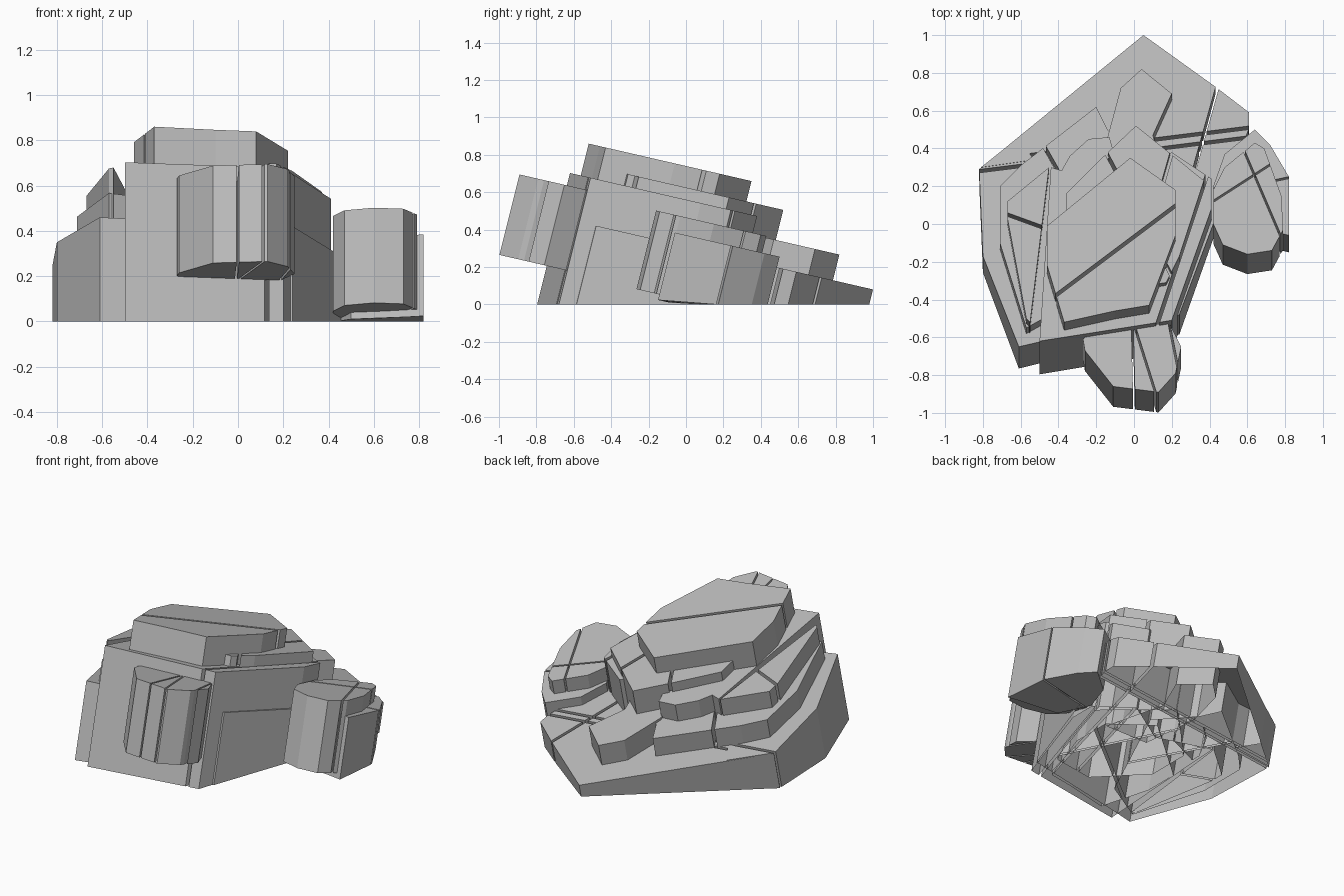
import bpy, bmesh
from mathutils import Vector

if "Cube" in bpy.data.objects:
    bpy.data.objects.remove(bpy.data.objects["Cube"])

SLOPE, LEAN = 0.23, 0.25   # bedding slope of tops, lean of the walls

stone = bpy.data.materials.new("stone_grey")
stone.use_nodes = True
grey = (0.5, 0.5, 0.5, 1)
stone.diffuse_color = grey
stone.node_tree.nodes["Principled BSDF"].inputs["Base Color"].default_value = grey


def clip(poly, start, normal):
    """Keep the part of a 2D outline on the side the normal points to."""
    out = []
    for p, q in zip(poly, poly[1:] + poly[:1]):
        dp, dq = (p - start).dot(normal), (q - start).dot(normal)
        if dp >= 0:
            out.append(p)
        if dp * dq < 0:
            out.append(p.lerp(q, dp / (dp - dq)))
    return out


def crack(polys, a, b, gap):
    """Split outlines along a line, leaving a narrow gap."""
    a, b = Vector(a), Vector(b)
    n = (b - a).orthogonal().normalized()
    sides = [clip(p, a + n * s * gap / 2, n * s) for p in polys for s in (1, -1)]
    return [p for p in sides if len(p) > 2]


def slab(name, level, outline, cracks=(), depth=None, gap=0.018):
    """Leaning prism with a sloping top; without a depth it runs to the ground."""
    polys = [[Vector(p) for p in outline]]
    for a, b in cracks:
        polys = crack(polys, a, b, gap)
    bm = bmesh.new()
    for poly in polys:
        top, low = [], []
        for p in poly:
            z = level - SLOPE * p.y
            d = min(z, depth) if depth else z
            top.append(bm.verts.new((p.x, p.y, z)))
            low.append(bm.verts.new((p.x, p.y - LEAN * d, z - d)))
        bm.faces.new(top)
        if depth:
            bm.faces.new(low[::-1])
        for i in range(len(top)):
            j = (i + 1) % len(top)
            bm.faces.new((top[i], low[i], low[j], top[j]))
    bmesh.ops.recalc_face_normals(bm, faces=bm.faces)
    mesh = bpy.data.meshes.new(name)
    bm.to_mesh(mesh)
    bm.free()
    mesh.materials.append(stone)
    obj = bpy.data.objects.new(name, mesh)
    bpy.context.collection.objects.link(obj)
    return obj


# Ground ledge
slab("base_ledge", 0.31,
     [(0.05, 1), (-0.6, 0.47), (-0.82, 0.29), (-0.8, -0.17), (-0.61, -0.65),
      (-0.48, -0.62), (0.24, -0.48), (0.42, 0), (0.61, 0.51), (0.61, 0.59), (0.44, 0.72)],
     [((-0.82, 0.28), (-0.5, 0.32)), ((0.44, 0.72), (0.35, 0.4)), ((0.13, 0.45), (0.61, 0.51))])
slab("base_left_wedge", 0.315, [(-0.61, 0.46), (-0.81, 0.3), (-0.53, 0.34)])

# Second ledge, split into a left and a back part
slab("lower_ledge_left", 0.44,
     [(-0.2, 0.62), (-0.6, 0.31), (-0.71, 0.2), (-0.71, -0.1), (-0.57, -0.55),
      (-0.3, -0.4), (0.05, 0.3), (-0.14, 0.5)],
     [((-0.47, 0.4), (-0.3, 0.1))])
slab("lower_ledge_back", 0.455,
     [(0.04, 0.82), (-0.07, 0.72), (-0.14, 0.46), (-0.1, 0.1), (0.2, 0.1), (0.1, 0.47), (0.2, 0.69)])

# Third ledge: the broad front wall and its broken left edge
slab("front_wall", 0.56,
     [(-0.44, 0.3), (-0.5, -0.62), (0.2, -0.51), (0.41, 0.08), (0.41, 0.24), (0.2, 0.38), (-0.1, 0.2)],
     [((0.2, -0.3), (0.4, 0.3))])
slab("left_shelf", 0.56,
     [(-0.45, 0.3), (-0.67, 0.12), (-0.67, 0.03), (-0.57, -0.5), (-0.55, -0.52)],
     [((-0.67, 0.05), (-0.45, -0.03))])
slab("back_shelf", 0.56,
     [(-0.13, 0.46), (-0.24, 0.45), (-0.34, 0.36), (-0.43, 0.2), (-0.43, 0.14), (-0.2, 0.24), (-0.11, 0.39)])

# Fourth ledge
slab("upper_ledge", 0.625,
     [(0.01, 0.52), (-0.18, 0.34), (-0.36, 0.16), (-0.36, -0.1), (-0.1, -0.35),
      (0.17, -0.31), (0.24, -0.17), (0.37, 0.23)],
     [((-0.16, 0.4), (0, 0.1)), ((0.2, 0.38), (0.12, 0.1))])

# Summit slab
slab("summit", 0.74,
     [(-0.02, 0.35), (-0.46, -0.01), (-0.46, -0.22), (-0.37, -0.52), (-0.1, -0.46),
      (0.08, -0.43), (0.22, -0.06), (0.22, 0.18)],
     [((-0.39, -0.36), (0.21, 0.09))])

# Boulder jutting from the front
slab("front_boulder", 0.49,
     [(-0.2, -0.53), (-0.27, -0.61), (-0.26, -0.67), (-0.11, -0.86), (0.13, -0.89),
      (0.22, -0.79), (0.25, -0.65), (0.19, -0.53)],
     [((-0.01, -0.5), (0, -0.9)), ((-0.01, -0.5), (0.11, -0.88)), ((0.18, -0.5), (0.24, -0.8))],
     depth=0.43, gap=0.01)

# Boulder on the left side with a lower shell behind it
slab("side_boulder", 0.465,
     [(0.64, 0.43), (0.48, 0.3), (0.42, 0.18), (0.42, 0), (0.47, -0.11), (0.6, -0.16),
      (0.73, -0.14), (0.79, -0.03), (0.78, 0.15), (0.69, 0.4)],
     [((0.45, 0.14), (0.73, 0.32)), ((0.62, 0.3), (0.77, -0.05))],
     depth=0.42, gap=0.01)
slab("side_boulder_shell", 0.37,
     [(0.64, 0.5), (0.48, 0.37), (0.42, 0.2), (0.5, 0), (0.74, -0.04), (0.82, -0.06),
      (0.82, 0.25), (0.72, 0.42)],
     [((0.7, 0.22), (0.84, 0.25))], depth=0.36, gap=0.01)
